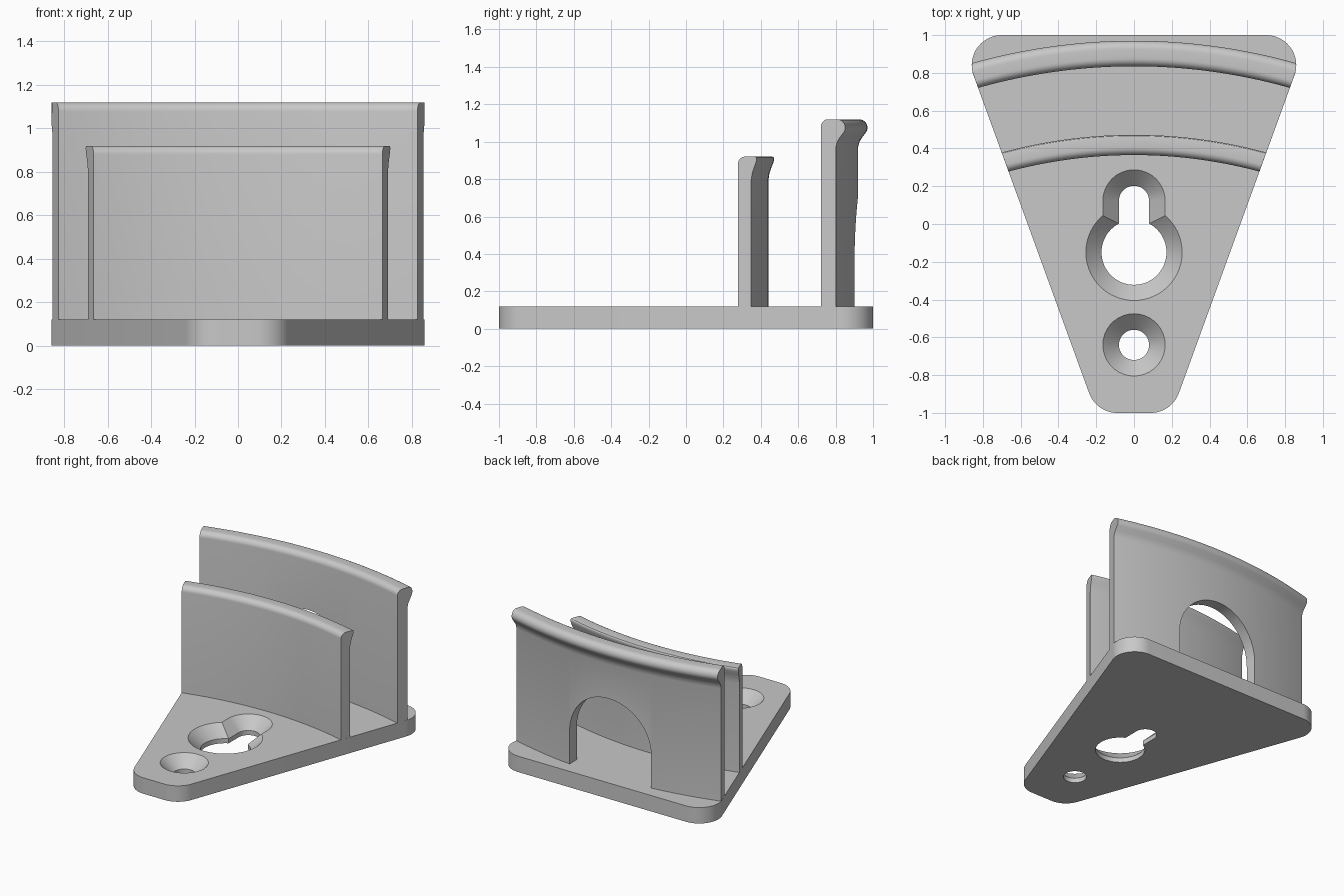
import bpy, bmesh, math

if "Cube" in bpy.data.objects:
    bpy.data.objects.remove(bpy.data.objects["Cube"])

TILT = math.radians(20)      # slant of the wedge sides
CORNER = 0.159               # plate corner radius
TOP = 0.12                   # plate thickness
ARC_Y = -2.2                 # shared centre of the curved walls

grey = bpy.data.materials.new("grey plastic")
grey.diffuse_color = (0.58, 0.58, 0.58, 1)
grey.use_nodes = True
grey.node_tree.nodes["Principled BSDF"].inputs["Base Color"].default_value = grey.diffuse_color


def arc(cx, cy, r, a0, a1, n):
    """Points on an arc, angles in degrees."""
    return [(cx + r * math.cos(math.radians(a0 + (a1 - a0) * i / n)),
             cy + r * math.sin(math.radians(a0 + (a1 - a0) * i / n))) for i in range(n + 1)]


def finish(name, bm):
    bmesh.ops.recalc_face_normals(bm, faces=bm.faces)
    me = bpy.data.meshes.new(name)
    bm.to_mesh(me)
    bm.free()
    ob = bpy.data.objects.new(name, me)
    bpy.context.collection.objects.link(ob)
    me.materials.append(grey)
    return ob


def smooth(ob):
    bpy.ops.object.select_all(action='DESELECT')
    ob.select_set(True)
    bpy.context.view_layer.objects.active = ob
    bpy.ops.object.shade_smooth_by_angle(angle=math.radians(30))


def ring(bm, pts, z):
    return [bm.verts.new((x, y, z)) for x, y in pts]


def strip(bm, a, b):
    """Quads between two closed rings."""
    for i in range(len(a)):
        j = (i + 1) % len(a)
        bm.faces.new((a[i], a[j], b[j], b[i]))


# ---- base plate: rounded wedge with countersunk holes
BACK_CX, BACK_CY = 0.70, 1 - CORNER
FRONT_CX, FRONT_CY = 0.088, -1 + CORNER


def half_width(y):
    """Half width of the plate outline at y."""
    ty = BACK_CY - CORNER * math.sin(TILT)
    if y > ty:
        return BACK_CX + math.sqrt(max(0, CORNER ** 2 - (y - BACK_CY) ** 2))
    return BACK_CX + CORNER * math.cos(TILT) + (y - ty) * math.tan(TILT)


def keyhole(big, small):
    """Large circle joined to a narrower round-ended slot."""
    a = math.degrees(math.acos(small / big))
    return arc(0, -0.15, big, 180 - a, 360 + a, 48) + arc(0, 0.122, small, 0, 180, 24)


def plate():
    bm = bmesh.new()
    right = arc(FRONT_CX, FRONT_CY, CORNER, -90, -20, 12) + arc(BACK_CX, BACK_CY, CORNER, -20, 90, 18)
    outline = right + [(-x, y) for x, y in reversed(right)]
    low, high = [ring(bm, outline, 0)], [ring(bm, outline, TOP)]
    strip(bm, low[0], high[0])
    holes = [(keyhole(0.172, 0.08), keyhole(0.255, 0.165)),
             (arc(0, -0.64, 0.08, 0, 350, 35), arc(0, -0.64, 0.165, 0, 350, 35))]
    for inner, outer in holes:
        a, b, c = ring(bm, inner, 0), ring(bm, inner, 0.035), ring(bm, outer, TOP)
        strip(bm, a, b)
        strip(bm, b, c)
        low.append(a)
        high.append(c)
    for loops in (low, high):
        edges = [bm.edges.get((l[i - 1], l[i])) for l in loops for i in range(len(l))]
        bmesh.ops.triangle_fill(bm, edges=edges, use_beauty=True)
    return finish("base_plate", bm)


# ---- curved walls: a lipped profile swept along an arc, ends trimmed to the wedge
def wall(name, profile, steps=40):
    bm = bmesh.new()
    spans = []
    for y, _ in profile:
        r, lo, hi = y - ARC_Y, 0.0, 0.6
        for _ in range(40):
            mid = (lo + hi) / 2
            if r * math.sin(mid) < half_width(ARC_Y + r * math.cos(mid)):
                lo = mid
            else:
                hi = mid
        spans.append((r, lo))
    rings = []
    for i in range(steps + 1):
        t = 2 * i / steps - 1
        rings.append([bm.verts.new((r * math.sin(t * a), ARC_Y + r * math.cos(t * a), z))
                      for (r, a), (_, z) in zip(spans, profile)])
    for a, b in zip(rings, rings[1:]):
        strip(bm, a, b)
    bm.faces.new(rings[0])
    bm.faces.new(rings[-1])
    return finish(name, bm)


front_profile = ([(0.365, TOP)] + arc(0.405, 0.88, 0.04, 180, 90, 8) + arc(0.46, 0.908, 0.012, 90, 0, 3)
                 + [(0.467, 0.888), (0.456, 0.86), (0.446, 0.83), (0.44, 0.79), (0.44, TOP)])
back_profile = ([(0.835, TOP)] + arc(0.877, 1.078, 0.042, 180, 90, 8) + arc(0.925, 1.075, 0.045, 90, -35, 10)
                + [(0.94, 1.02), (0.927, 0.998), (0.92, 0.97), (0.92, TOP)])

base = plate()
front_wall = wall("front_wall", front_profile)
back_wall = wall("back_wall", back_profile)

# ---- arched opening through the back wall
bm = bmesh.new()
arch = [(0.34, 0.0)] + arc(0, 0.37, 0.34, 0, 180, 36) + [(-0.34, 0.0)]
near = [bm.verts.new((x, 0.7, z)) for x, z in arch]
far = [bm.verts.new((x, 1.1, z)) for x, z in arch]
strip(bm, near, far)
bm.faces.new(near)
bm.faces.new(far)
cutter = finish("arch_cutter", bm)
cutter.hide_render = True
cut = back_wall.modifiers.new("arch", 'BOOLEAN')
cut.operation = 'DIFFERENCE'
cut.solver = 'EXACT'
cut.object = cutter
bpy.context.view_layer.objects.active = back_wall
bpy.ops.object.modifier_apply(modifier=cut.name)
bpy.data.objects.remove(cutter)

for ob in (base, front_wall, back_wall):
    smooth(ob)
